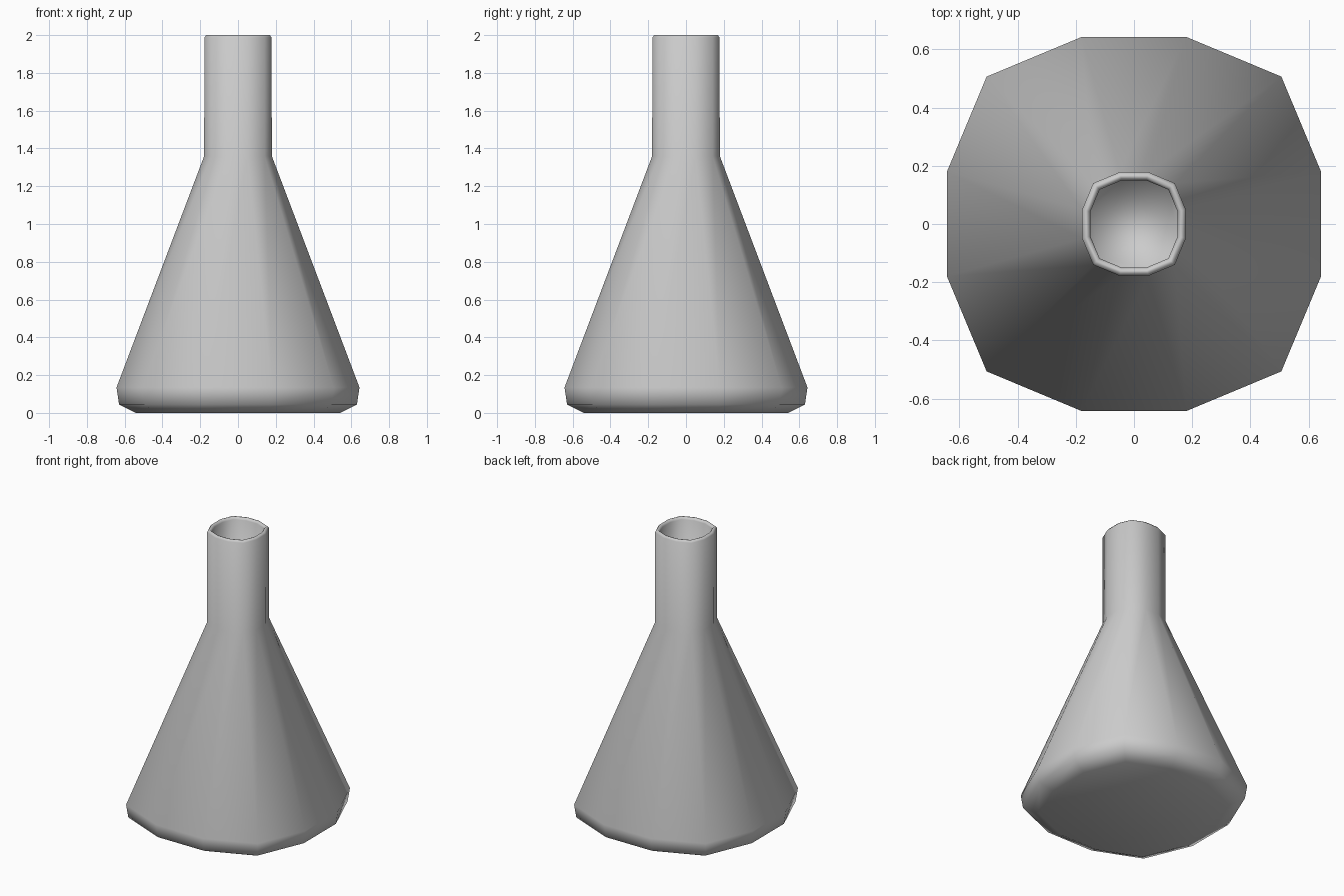
import bpy, bmesh

if "Cube" in bpy.data.objects:
    bpy.data.objects.remove(bpy.data.objects["Cube"])

# Twelve-sided rounded-square section of unit half-width
quarter = [(1.0, 0.28), (0.788, 0.788), (0.28, 1.0)]
section = []
for _ in range(4):
    section += quarter
    quarter = [(-y, x) for x, y in quarter]

# Half-width and height: base, cone, neck, rim, then down inside the neck
profile = [(0.54, 0.0), (0.63, 0.045), (0.643, 0.135), (0.179, 1.36),
           (0.178, 1.988), (0.168, 2.0), (0.159, 2.0), (0.15, 1.985),
           (0.15, 1.37)]

# Flask body, lofted ring by ring
bm = bmesh.new()
rings = [[bm.verts.new((x * r, y * r, z)) for x, y in section] for r, z in profile]
for a, b in zip(rings, rings[1:]):
    for i in range(12):
        j = (i + 1) % 12
        bm.faces.new((a[i], a[j], b[j], b[i]))

# Underside and neck floor
bm.faces.new(rings[0][::-1])
bm.faces.new(rings[-1])
for f in bm.faces:
    f.smooth = True

mesh = bpy.data.meshes.new("conical_flask")
bm.to_mesh(mesh)
bm.free()
flask = bpy.data.objects.new("conical_flask", mesh)
bpy.context.collection.objects.link(flask)
